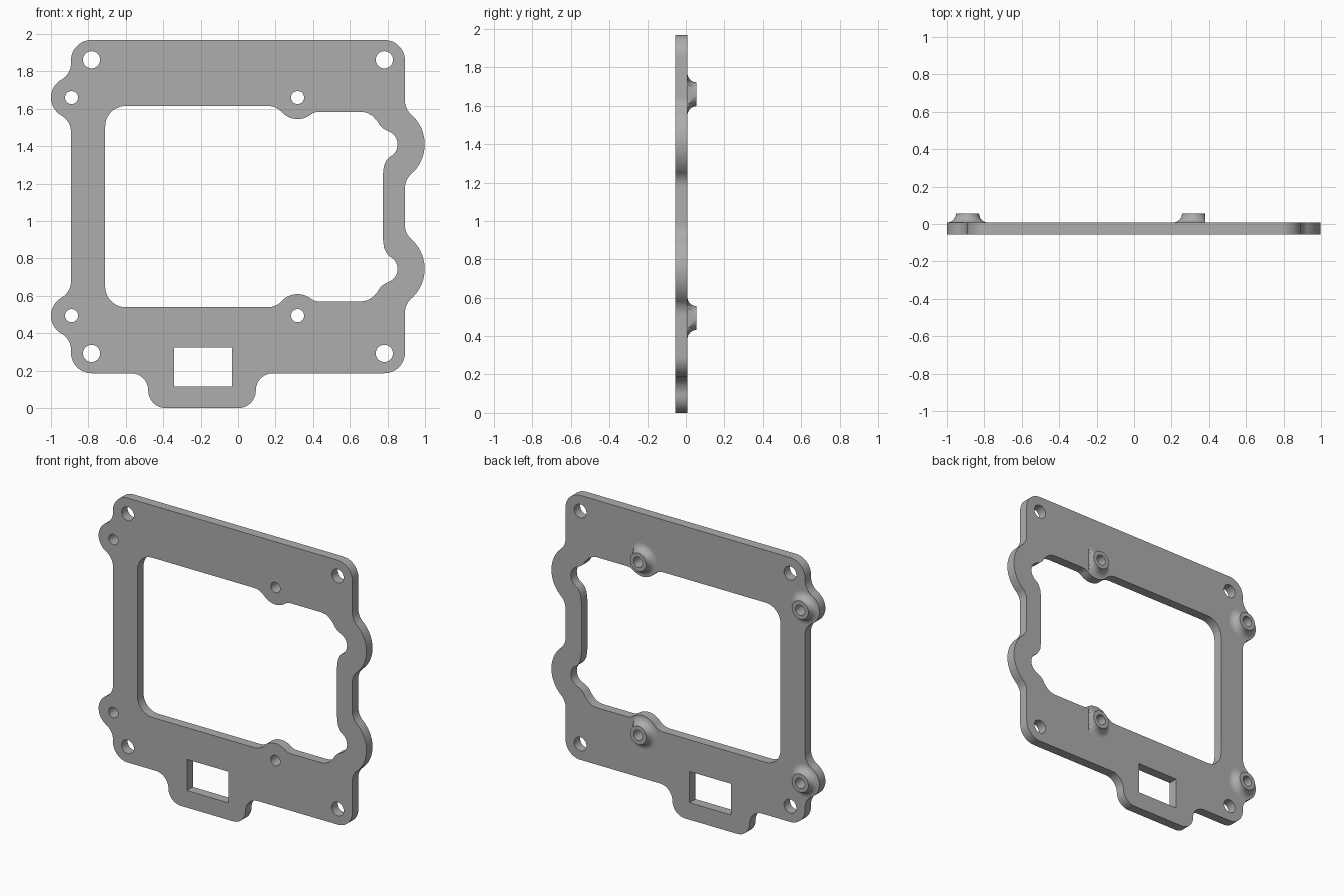
import bpy, bmesh
from math import cos, sin, pi, radians, atan2, sqrt
from mathutils import Matrix

cube = bpy.data.objects.get("Cube")
if cube:
    bpy.data.objects.remove(cube)

MID = 1.077                    # height of the frame's mirror line
FRONT, BACK, BOSS_TOP = -0.056, 0.008, 0.056
SIDE, TOP, CORNER = 0.893, 1.968, 0.11
EAR, POST, BUMP = (-0.89, 1.66), (0.318, 1.66), (0.785, 1.41)

grey = bpy.data.materials.new("grey")
grey.use_nodes = True
grey.diffuse_color = (0.42, 0.42, 0.42, 1)
grey.node_tree.nodes["Principled BSDF"].inputs["Base Color"].default_value = grey.diffuse_color


def arc(c, r, a, b, n=12):
    """Points round c from angle a to b, the short way."""
    d = (b - a + pi) % (2 * pi) - pi
    return [(c[0] + r * cos(a + d * i / n), c[1] + r * sin(a + d * i / n)) for i in range(n + 1)]


def corner(x, z, r, a, b):
    return arc((x, z), r, radians(a), radians(b))


def circle(c, r, n=32):
    return [(c[0] + r * cos(2 * pi * i / n), c[1] + r * sin(2 * pi * i / n)) for i in range(n)]


def lobe(c, r, f1, r1, f2, r2, wall):
    """Round lobe blended into a wall by two fillets centred on f1 and f2."""
    ang = lambda p, q: atan2(q[1] - p[1], q[0] - p[0])
    return (arc(f1, r1, radians(wall), ang(f1, c)) + arc(c, r, ang(c, f1), ang(c, f2), 24)
            + arc(f2, r2, ang(f2, c), radians(wall)))


def side_lobe(c, r, fx, rf, wall):
    dz = sqrt((r + rf) ** 2 - (fx - c[0]) ** 2)
    return lobe(c, r, (fx, c[1] + dz), rf, (fx, c[1] - dz), rf, wall)


def mirrored(points):
    return [(x, 2 * MID - z) for x, z in reversed(points)]


def finish(obj):
    obj.data.materials.clear()
    obj.data.materials.append(grey)
    bpy.ops.object.select_all(action="DESELECT")
    obj.select_set(True)
    bpy.context.view_layer.objects.active = obj
    bpy.ops.object.shade_smooth_by_angle(angle=radians(30))


# Outer outline, clockwise from the top left
cx, cz = SIDE - CORNER, TOP - CORNER
right_lobe = side_lobe(BUMP, 0.213, SIDE + 0.1, 0.1, 180)
ear = side_lobe(EAR, 0.11, -SIDE - 0.1, 0.1, 0)[::-1]
low = 2 * MID - TOP
t = low / 2
tab = (corner(0.095 + t, t, t, 90, 180) + corner(0.095 - t, t, t, 0, -90)
       + corner(-0.48 + t, t, t, 270, 180) + corner(-0.48 - t, t, t, 0, 90))
outer = (corner(-cx, cz, CORNER, 180, 90) + corner(cx, cz, CORNER, 90, 0)
         + right_lobe + mirrored(right_lobe)
         + corner(cx, low + CORNER, CORNER, 0, -90) + tab
         + corner(-cx, low + CORNER, CORNER, 270, 180)
         + mirrored(ear) + ear)

# Opening: upper half, then its mirror image
HIGH, STEP, R = 1.615, 1.584, 0.115


def under(wall, rf, sign):
    dz = POST[1] - (wall - rf)
    return (POST[0] + sign * sqrt((R + rf) ** 2 - dz * dz), wall - rf)


half = corner(-0.6, HIGH - 0.11, 0.11, 180, 90)
half += lobe(POST, R, under(HIGH, 0.1, -1), 0.1, under(STEP, 0.07, 1), 0.07, 90)
half += [(0.66, STEP), (0.69, 1.579), (0.718, 1.563), (0.745, 1.535),
         (0.762, 1.508), (0.78, 1.492)]
half += corner(0.78, BUMP[1], 0.074, 70, -65)
half += [(0.795, 1.326), (0.781, 1.295), (0.775, 1.245)]
opening = half + mirrored(half)

# Port window and screw holes
window = [(-0.342, 0.115), (-0.033, 0.115), (-0.033, 0.325), (-0.342, 0.325)]
loops = [outer, opening, window]
for p, r in ((EAR, 0.035), (POST, 0.035), ((-cx, 1.862), 0.046), ((cx, 1.862), 0.046)):
    hole = circle(p, r)
    loops += [hole, mirrored(hole)]

# Plate: filled outline with holes, given thickness
curve = bpy.data.curves.new("plate_outline", "CURVE")
curve.dimensions = "2D"
curve.fill_mode = "BOTH"
curve.extrude = (BACK - FRONT) / 2
for pts in loops:
    spline = curve.splines.new("POLY")
    spline.points.add(len(pts) - 1)
    for sp, (x, z) in zip(spline.points, pts):
        sp.co = (x, z, 0, 1)
    spline.use_cyclic_u = True
outline = bpy.data.objects.new("plate_outline", curve)
bpy.context.collection.objects.link(outline)
dg = bpy.context.evaluated_depsgraph_get()
mesh = bpy.data.meshes.new_from_object(outline.evaluated_get(dg))
bpy.data.objects.remove(outline)
mesh.transform(Matrix.Translation((0, (FRONT + BACK) / 2, 0)) @ Matrix.Rotation(pi / 2, 4, "X"))
bm = bmesh.new()
bm.from_mesh(mesh)
bmesh.ops.remove_doubles(bm, verts=bm.verts, dist=0.0002)
bmesh.ops.recalc_face_normals(bm, faces=bm.faces)
bm.to_mesh(mesh)
bm.free()
plate = bpy.data.objects.new("mounting_plate", mesh)
bpy.context.collection.objects.link(plate)
finish(plate)


def boss(name, c, limit):
    """Flared hollow standoff on the back; limit trims the flare towards +x."""
    h = BOSS_TOP - BACK
    profile = [(0.035, BACK), (0.035, BOSS_TOP), (0.062, BOSS_TOP)]
    profile += [(0.062 + h * (1 - cos(a)), BOSS_TOP - h * sin(a))
                for a in (pi / 2 * i / 8 for i in range(1, 9))]
    bm = bmesh.new()
    n = 32
    rings = [[bm.verts.new((c[0] + min(r * cos(2 * pi * i / n), limit), y,
                            c[1] + r * sin(2 * pi * i / n))) for i in range(n)]
             for r, y in profile]
    for a, b in zip(rings, rings[1:]):
        for i in range(n):
            j = (i + 1) % n
            bm.faces.new((a[i], b[i], b[j], a[j]))
    bmesh.ops.recalc_face_normals(bm, faces=bm.faces)
    top = [f for f in bm.faces if all(abs(v.co.y - BOSS_TOP) < 1e-5 for v in f.verts)]
    if top[0].normal.y < 0:
        bmesh.ops.reverse_faces(bm, faces=bm.faces)
    me = bpy.data.meshes.new(name)
    bm.to_mesh(me)
    bm.free()
    obj = bpy.data.objects.new(name, me)
    bpy.context.collection.objects.link(obj)
    finish(obj)


# Four standoffs
for label, p, limit in (("right", EAR, 1), ("left", POST, 0.0625)):
    boss("upper_" + label + "_standoff", p, limit)
    boss("lower_" + label + "_standoff", (p[0], 2 * MID - p[1]), limit)
